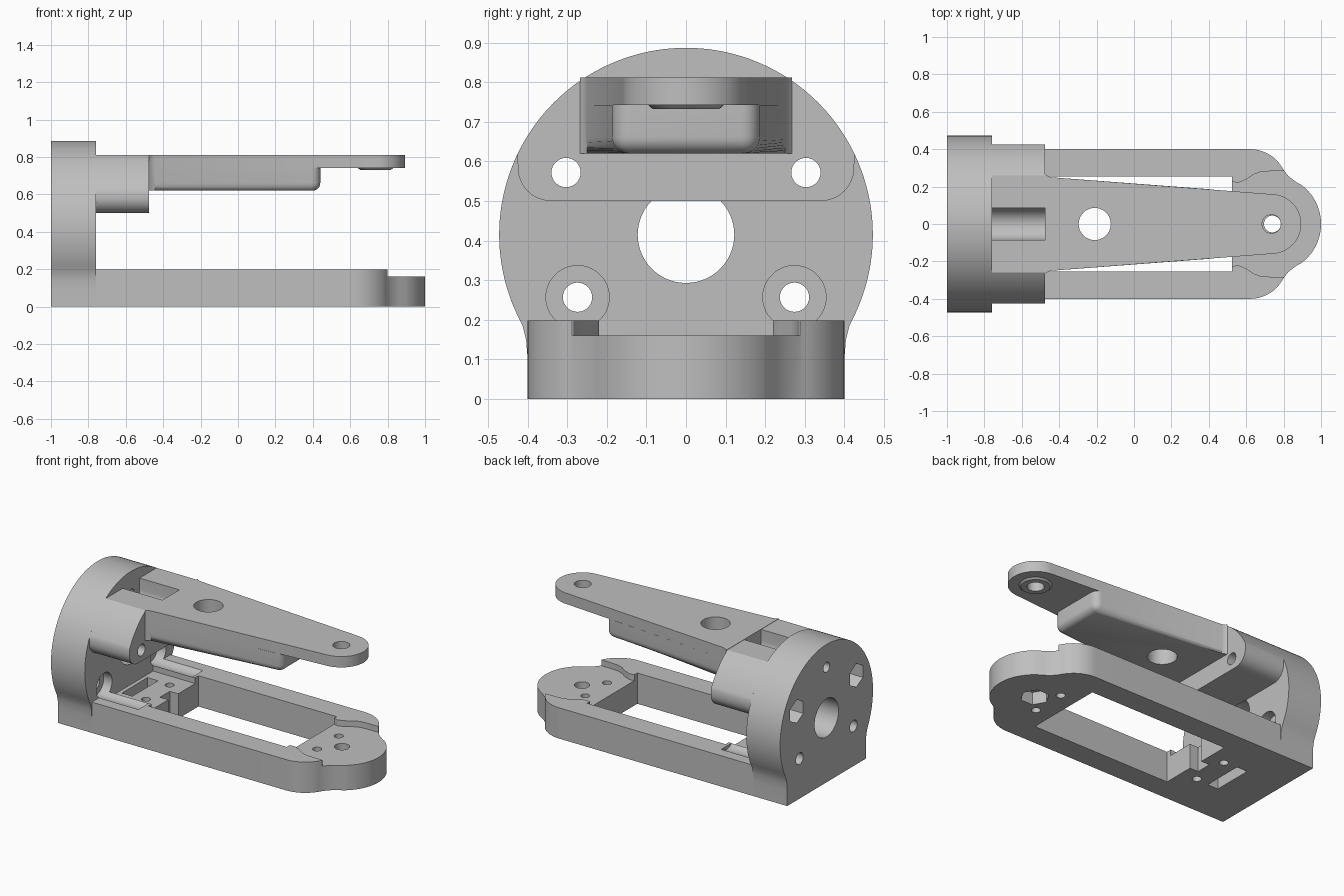
import bpy, bmesh, math

if "Cube" in bpy.data.objects:
    bpy.data.objects.remove(bpy.data.objects["Cube"])

grey = bpy.data.materials.new("plain grey")
grey.diffuse_color = (0.52, 0.52, 0.52, 1)
grey.use_nodes = True
grey.node_tree.nodes["Principled BSDF"].inputs["Base Color"].default_value = grey.diffuse_color


def arc(cx, cy, r, a0, a1, n=16):
    return [(cx + r * math.cos(math.radians(a0 + (a1 - a0) * i / n)),
             cy + r * math.sin(math.radians(a0 + (a1 - a0) * i / n))) for i in range(n + 1)]


def circle(cx, cy, r, n=40, start=0):
    return arc(cx, cy, r, start, start + 360, n)[:-1]


def rect(x0, x1, y0, y1):
    return [(x0, y0), (x1, y0), (x1, y1), (x0, y1)]


def prism(name, pts, axis, lo, hi):
    """Extrude a profile: axis x takes (y, z) points, axis z takes (x, y)."""
    bm = bmesh.new()
    place = (lambda p, h: (h, p[0], p[1])) if axis == 'x' else (lambda p, h: (p[0], p[1], h))
    a = [bm.verts.new(place(p, lo)) for p in pts]
    b = [bm.verts.new(place(p, hi)) for p in pts]
    bm.faces.new(a)
    bm.faces.new(b)
    for i in range(len(pts)):
        j = (i + 1) % len(pts)
        bm.faces.new((a[i], a[j], b[j], b[i]))
    bmesh.ops.recalc_face_normals(bm, faces=bm.faces)
    me = bpy.data.meshes.new(name)
    bm.to_mesh(me)
    bm.free()
    me.materials.append(grey)
    ob = bpy.data.objects.new(name, me)
    bpy.context.collection.objects.link(ob)
    return ob


def activate(ob):
    bpy.ops.object.select_all(action='DESELECT')
    ob.select_set(True)
    bpy.context.view_layer.objects.active = ob


def cut(ob, *cutters):
    """Subtract prisms given as (points, axis, low, high)."""
    for c in cutters:
        tool = prism("cutter", *c)
        tool.hide_render = True
        activate(ob)
        m = ob.modifiers.new("cut", 'BOOLEAN')
        m.operation = 'DIFFERENCE'
        m.solver = 'EXACT'
        m.object = tool
        bpy.ops.object.modifier_apply(modifier=m.name)
        bpy.data.objects.remove(tool)


def smooth(ob):
    activate(ob)
    bpy.ops.object.shade_smooth_by_angle(angle=math.radians(32))


def mirrored(half):
    """Close a right-hand profile by mirroring its first coordinate."""
    return half + [(-a, b) for a, b in reversed(half) if abs(a) > 1e-6]


def mirrored_y(half):
    return half + [(a, -b) for a, b in reversed(half) if abs(b) > 1e-6]


R, CZ = 0.472, 0.415
SIDES = (-1, 1)

# Round end plate with flared foot
foot = [(0.4, 0), (0.4, 0.1), (0.404, 0.15), (0.413, 0.185)]
plate = prism("end_plate", mirrored(foot + arc(0, CZ, R, -25, 90, 50)), 'x', -1, -0.76)
cut(plate, (circle(0, CZ, 0.122, 56), 'x', -1.1, -0.7),
    (circle(0, 0.74, 0.032, 24), 'x', -1.1, -0.7))
for s in SIDES:
    cut(plate,
        (circle(s * 0.303, 0.572, 0.037, 28), 'x', -1.1, -0.7),
        (circle(s * 0.303, 0.572, 0.076, 6, 30), 'x', -1.1, -0.9),
        (circle(s * 0.274, 0.257, 0.037, 28), 'x', -1.1, -0.7),
        (circle(s * 0.274, 0.257, 0.08, 36), 'x', -0.82, -0.7))
smooth(plate)

# Lower frame: two rails, cross bridge and round tip
half = ([(-0.76, 0.4)] + arc(0.62, 0.2, 0.2, 90, 27, 14) + [(0.826, 0.256), (0.862, 0.228)]
        + arc(0.74, 0, 0.26, 52, 0, 14))
frame = prism("lower_frame", mirrored_y(half), 'z', 0, 0.198)
recess = [(0.4, 0.226), (0.525, 0.226), (0.555, 0.22), (0.6, 0.238), (0.64, 0.265),
          (0.68, 0.28), (0.74, 0.283), (0.8, 0.283), (0.802, 0.5), (1.2, 0.5)]
cut(frame,
    (rect(-0.46, 0.525, -0.255, 0.255), 'z', -0.1, 0.4),    # long opening
    (mirrored_y(recess), 'z', 0.16, 0.4),                   # tip recess
    (rect(-0.8, -0.4, -0.222, 0.222), 'z', 0.16, 0.4),      # bridge recess
    (rect(-0.735, -0.66, -0.13, 0.13), 'z', -0.1, 0.4),     # strap slot
    (rect(-0.52, -0.4, -0.05, 0.05), 'z', -0.1, 0.4),       # bridge notch
    (circle(0.74, 0, 0.045, 28), 'z', -0.1, 0.4),
    (circle(0.74, 0, 0.085, 6), 'z', -0.1, 0.08))           # nut pocket
for s in SIDES:
    cut(frame,
        (circle(-0.57, s * 0.12, 0.027, 20), 'z', -0.1, 0.4),
        (circle(0.64, s * 0.11, 0.027, 20), 'z', -0.1, 0.4),
        (circle(s * 0.274, 0.257, 0.08, 36), 'x', -0.8, -0.48))
smooth(frame)

# Upper lug, flush with the round plate
a0 = math.degrees(math.asin(0.205 / R))
a1 = math.degrees(math.asin(0.395 / R))
lug = prism("upper_lug", mirrored(arc(0.34, 0.585, 0.085, -90, 0, 12) + arc(0, CZ, R, a0, a1, 16)),
            'x', -0.76, -0.475)
slot = arc(0, 0.74, 0.086, 180, 360, 20) + [(0.086, 0.95), (-0.086, 0.95)]
cut(lug, (slot, 'x', -0.8, -0.47))
for s in SIDES:
    cut(lug, (circle(s * 0.303, 0.572, 0.037, 28), 'x', -0.8, -0.4))
smooth(lug)


def width(x):
    return 0.25 - (x + 0.475) * 0.073


# Upper arm plate, flared into the lug
flare = [(-0.475, 0.268), (-0.465, 0.259), (-0.445, 0.25)]
arm = prism("upper_arm", mirrored_y(flare + arc(0.735, 0, 0.159, 86, 0, 24)), 'z', 0.742, 0.812)
cut(arm, (circle(-0.21, 0, 0.086, 40), 'z', 0.5, 1),
    (circle(0.735, 0, 0.05, 32), 'z', 0.5, 1))
smooth(arm)

# Thick rib under the arm with rounded edges
rib = prism("arm_rib", mirrored_y(flare + [(0.44, width(0.44))]), 'z', 0.62, 0.742)
bm = bmesh.new()
bm.from_mesh(rib.data)
edges = []
for e in bm.edges:
    a, b = (v.co for v in e.verts)
    low = a.z < 0.63 and b.z < 0.63 and max(a.x, b.x) > 0
    upright = abs(a.z - b.z) > 0.05 and a.x > 0.4
    if low or upright:
        edges.append(e)
bmesh.ops.bevel(bm, geom=edges, offset=0.042, segments=6, profile=0.5, affect='EDGES')
bm.to_mesh(rib.data)
bm.free()
cut(rib, (circle(-0.21, 0, 0.086, 40), 'z', 0.5, 1))
smooth(rib)

# Pivot boss under the arm tip
boss = prism("pivot_boss", circle(0.735, 0, 0.095, 40), 'z', 0.732, 0.742)
for v in boss.data.vertices:
    if v.co.z < 0.735:
        v.co.x = 0.735 + (v.co.x - 0.735) * 0.88
        v.co.y *= 0.88
cut(boss, (circle(0.735, 0, 0.05, 32), 'z', 0.5, 1))
smooth(boss)
